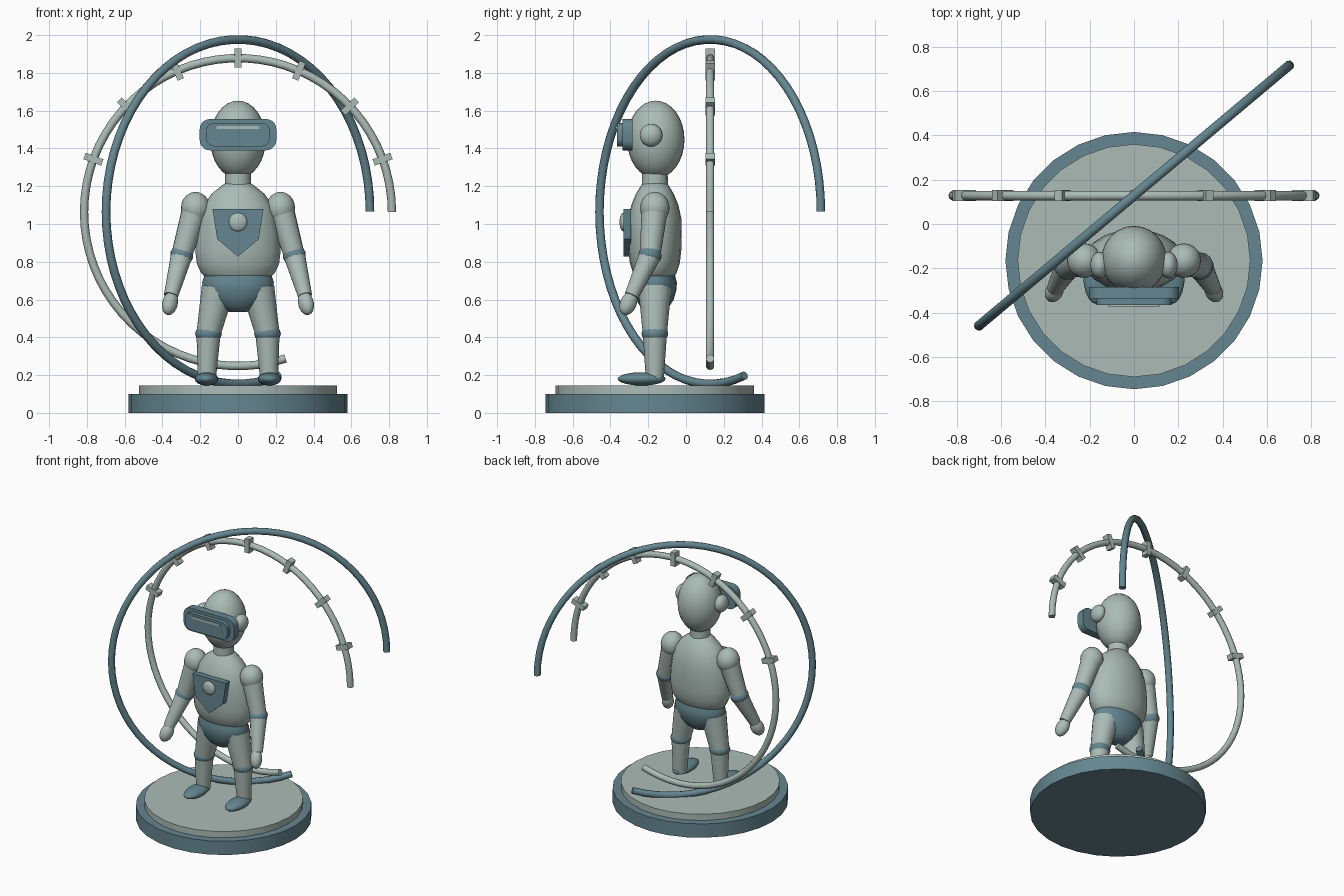
import bpy, bmesh
from math import sin, cos, pi, radians
from mathutils import Vector, Matrix

cube = bpy.data.objects.get("Cube")
if cube:
    bpy.data.objects.remove(cube, do_unlink=True)


def material(name, rgb):
    m = bpy.data.materials.new(name)
    m.use_nodes = True
    m.diffuse_color = (*rgb, 1)
    m.node_tree.nodes["Principled BSDF"].inputs["Base Color"].default_value = (*rgb, 1)
    return m


LIGHT = material("pale grey green", (0.41, 0.50, 0.47))
TEAL = material("slate teal", (0.13, 0.24, 0.28))
BODY_Y = -0.165


def finish(name, bm, mat, angle=40):
    bmesh.ops.recalc_face_normals(bm, faces=bm.faces)
    mesh = bpy.data.meshes.new(name)
    bm.to_mesh(mesh)
    bm.free()
    mesh.materials.append(mat)
    ob = bpy.data.objects.new(name, mesh)
    bpy.context.collection.objects.link(ob)
    bpy.ops.object.select_all(action='DESELECT')
    ob.select_set(True)
    bpy.context.view_layer.objects.active = ob
    bpy.ops.object.shade_smooth_by_angle(angle=radians(angle))
    return ob


def ellipsoid(name, centre, size, mat, tilt=None, segs=20, rings=12):
    bm = bmesh.new()
    m = Matrix.Translation(centre) @ (tilt or Matrix()) @ Matrix.Diagonal((*size, 1))
    bmesh.ops.create_uvsphere(bm, u_segments=segs, v_segments=rings, radius=1, matrix=m)
    return finish(name, bm, mat, 60)


def axis_tilt(a, b):
    return (Vector(b) - Vector(a)).to_track_quat('Z', 'Y').to_matrix().to_4x4()


def limb(name, a, b, r1, r2, mat, segs=16):
    a, b = Vector(a), Vector(b)
    bm = bmesh.new()
    bmesh.ops.create_cone(bm, cap_ends=True, segments=segs, radius1=r1, radius2=r2,
                          depth=(b - a).length,
                          matrix=Matrix.Translation((a + b) / 2) @ axis_tilt(a, b))
    return finish(name, bm, mat)


def loft(name, sections, mat, angle=50):
    """Skin a row of closed cross-sections and cap both ends."""
    bm = bmesh.new()
    rows = [[bm.verts.new(p) for p in s] for s in sections]
    n = len(rows[0])
    for lo, hi in zip(rows, rows[1:]):
        for i in range(n):
            j = (i + 1) % n
            bm.faces.new((lo[i], lo[j], hi[j], hi[i]))
    bm.faces.new(rows[0])
    bm.faces.new(rows[-1])
    return finish(name, bm, mat, angle)


def turned(name, profile, mat, segs=20):
    """Profile rows are (height, half width, half depth)."""
    loft(name, [[(w * cos(2 * pi * i / segs), BODY_Y + d * sin(2 * pi * i / segs), z)
                 for i in range(segs)] for z, w, d in profile], mat)


def plate(name, outline, y0, y1, mat):
    loft(name, [[(x, y, z) for x, z in outline] for y in (y0, y1)], mat, 35)


def rounded(w, h, r, z, steps=5):
    pts = []
    for k, (sx, sz) in enumerate(((1, 1), (-1, 1), (-1, -1), (1, -1))):
        for i in range(steps + 1):
            a = (k + i / steps) * pi / 2
            pts.append((sx * (w - r) + r * cos(a), z + sz * (h - r) + r * sin(a)))
    return pts


def hoop(name, radius, z, turn, tube, mat, sweep=288, steps=56, sides=10):
    spin = Matrix.Translation((0, 0.128, z)) @ Matrix.Rotation(radians(turn), 4, 'Z')
    sections = []
    for k in range(steps + 1):
        a = radians(sweep) * k / steps
        row = []
        for i in range(sides):
            t = 2 * pi * i / sides
            r = radius + tube * cos(t)
            row.append(spin @ Vector((r * cos(a), tube * sin(t), r * sin(a))))
        sections.append(row)
    loft(name, sections, mat)


# Stepped round base
limb("base_lower", (0, BODY_Y, 0), (0, BODY_Y, 0.10), 0.58, 0.58, TEAL, 28)
limb("base_upper", (0, BODY_Y, 0.10), (0, BODY_Y, 0.145), 0.525, 0.525, LIGHT, 28)

# Open hoops, and the small blocks clipped on the inner one
hoop("outer_hoop", 0.912, 1.065, 40, 0.023, TEAL)
hoop("inner_hoop", 0.815, 1.063, 0, 0.022, LIGHT)
for k in range(-3, 4):
    a = radians(90 + 23.3 * k)
    bm = bmesh.new()
    bmesh.ops.create_cube(bm, size=1, matrix=Matrix.Translation(
        (0.815 * cos(a), 0.128, 1.063 + 0.815 * sin(a)))
        @ Matrix.Rotation(-a, 4, 'Y') @ Matrix.Diagonal((0.1, 0.05, 0.036, 1)))
    finish("hoop_block", bm, LIGHT)

# Torso, neck, hips
turned("torso", [(0.71, 0.165, 0.095), (0.74, 0.195, 0.115), (0.79, 0.218, 0.132),
                 (0.86, 0.226, 0.14), (0.95, 0.218, 0.142), (1.03, 0.203, 0.14),
                 (1.1, 0.18, 0.125), (1.16, 0.14, 0.1), (1.2, 0.09, 0.076),
                 (1.22, 0.06, 0.06)], LIGHT)
limb("neck", (0, BODY_Y, 1.17), (0, BODY_Y, 1.27), 0.07, 0.068, LIGHT)
turned("hips", [(0.535, 0.05, 0.045), (0.56, 0.105, 0.075), (0.6, 0.15, 0.1),
                (0.65, 0.182, 0.114), (0.69, 0.19, 0.117), (0.735, 0.175, 0.105)], TEAL)

# Chest plate and its round stud
plate("chest_plate", [(-0.135, 1.08), (0.135, 1.08), (0.11, 0.92), (0, 0.828),
                      (-0.11, 0.92)], -0.332, -0.29, TEAL)
ellipsoid("chest_stud", (0, -0.332, 1.01), (0.049, 0.02, 0.049), LIGHT)

# Head and visor
ellipsoid("head", (0, -0.16, 1.447), (0.147, 0.152, 0.206), LIGHT, segs=24, rings=16)
plate("visor_body", rounded(0.203, 0.083, 0.055, 1.473), -0.337, -0.283, TEAL)
plate("visor_front", rounded(0.17, 0.062, 0.045, 1.473), -0.366, -0.335, TEAL)
plate("visor_stripe", rounded(0.115, 0.008, 0.004, 1.51, 2), -0.372, -0.364, LIGHT)

# Paired parts
for s, side in ((1, "left"), (-1, "right")):
    ellipsoid(side + "_ear_pad", (s * 0.155, -0.185, 1.47), (0.042, 0.06, 0.06), LIGHT)

    # Arm
    shoulder = (s * 0.225, BODY_Y, 1.085)
    elbow = (s * 0.298, -0.19, 0.835)
    wrist = (s * 0.355, -0.288, 0.62)
    ellipsoid(side + "_shoulder", shoulder, (0.077, 0.078, 0.085), LIGHT)
    limb(side + "_upper_arm", shoulder, elbow, 0.07, 0.055, LIGHT)
    ellipsoid(side + "_elbow", elbow, (0.063, 0.063, 0.05), TEAL,
              axis_tilt(elbow, shoulder), 12, 8)
    limb(side + "_forearm", elbow, wrist, 0.058, 0.038, LIGHT)
    ellipsoid(side + "_hand", (s * 0.36, -0.305, 0.58), (0.04, 0.045, 0.066), LIGHT,
              axis_tilt(wrist, elbow))

    # Leg
    hip = (s * 0.105, BODY_Y, 0.66)
    knee = (s * 0.156, BODY_Y, 0.42)
    ankle = (s * 0.165, BODY_Y, 0.17)
    limb(side + "_thigh", hip, knee, 0.088, 0.064, LIGHT)
    ellipsoid(side + "_knee", knee, (0.071, 0.071, 0.05), TEAL, None, 12, 8)
    limb(side + "_shin", knee, ankle, 0.064, 0.047, LIGHT)
    ellipsoid(side + "_foot", (s * 0.167, -0.235, 0.18), (0.062, 0.127, 0.035), TEAL)
